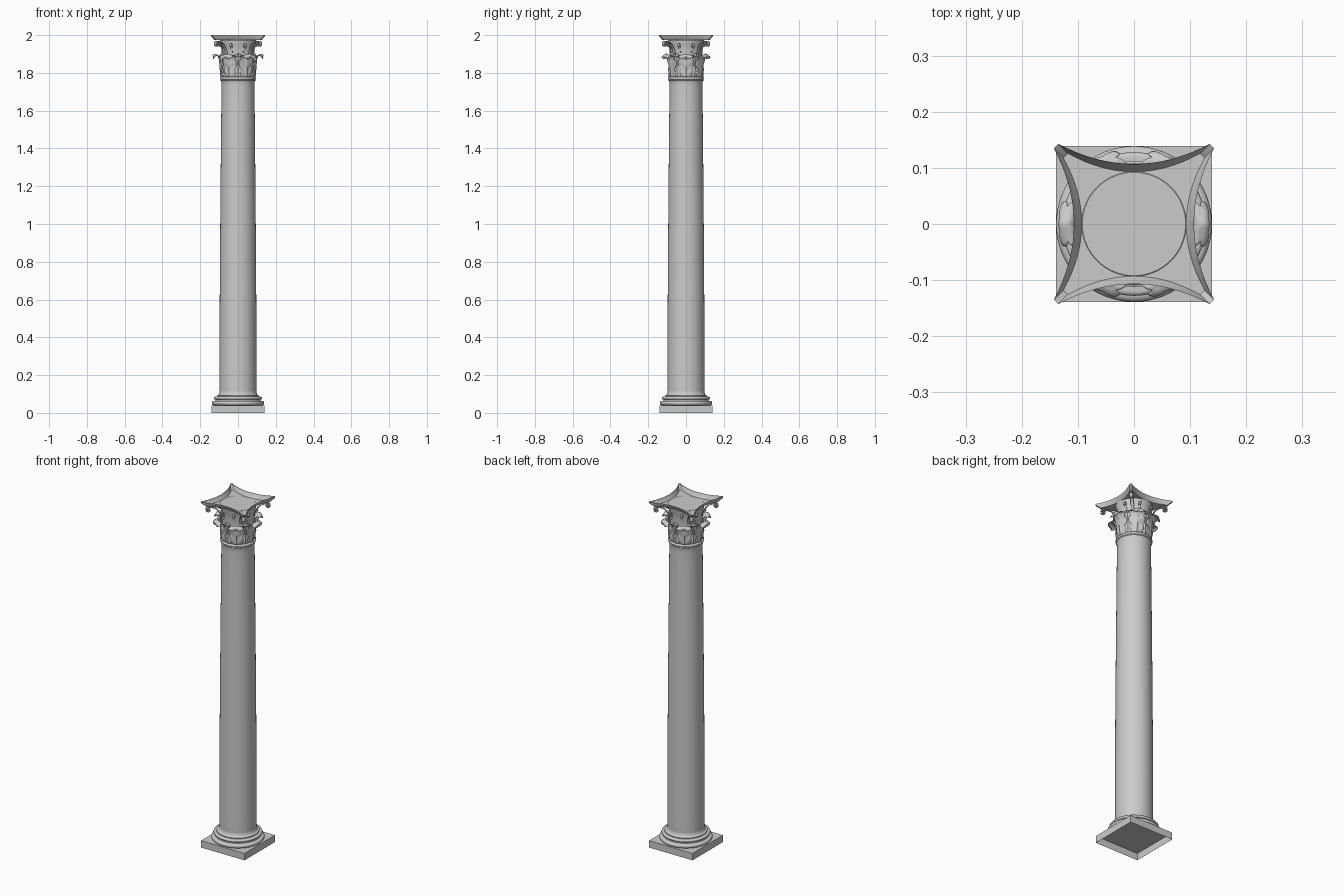
import bpy, bmesh, math
from mathutils import Matrix, Vector

if "Cube" in bpy.data.objects:
    bpy.data.objects.remove(bpy.data.objects["Cube"])


def make(name, verts, faces, smooth=True, thick=0, sub=0):
    me = bpy.data.meshes.new(name)
    me.from_pydata(verts, [], faces)
    bm = bmesh.new()
    bm.from_mesh(me)
    bmesh.ops.remove_doubles(bm, verts=bm.verts, dist=1e-6)
    bmesh.ops.recalc_face_normals(bm, faces=bm.faces)
    bm.to_mesh(me)
    bm.free()
    ob = bpy.data.objects.new(name, me)
    bpy.context.collection.objects.link(ob)
    if thick:
        m = ob.modifiers.new("Thickness", 'SOLIDIFY')
        m.thickness, m.offset = thick, 0
    if smooth:
        bpy.ops.object.select_all(action='DESELECT')
        ob.select_set(True)
        bpy.context.view_layer.objects.active = ob
        bpy.ops.object.shade_smooth_by_angle(angle=math.radians(40))
    return ob


def grid_faces(rows, cols, wrap=False):
    return [(i * cols + j, i * cols + (j + 1) % cols,
             (i + 1) * cols + (j + 1) % cols, (i + 1) * cols + j)
            for i in range(rows - 1) for j in range(cols if wrap else cols - 1)]


def lathe(name, profile, n=64):
    verts = [(r * math.cos(2 * math.pi * k / n), r * math.sin(2 * math.pi * k / n), z)
             for r, z in profile for k in range(n)]
    return make(name, verts, grid_faces(len(profile), n, True))


def bulge(r, z0, z1, depth, n=8):
    # half-round moulding profile
    zc, h = (z0 + z1) / 2, (z1 - z0) / 2
    return [(r - depth + depth * math.cos(a), zc + h * math.sin(a))
            for a in [-math.pi / 2 + math.pi * i / n for i in range(n + 1)]]


def sample(pts, t):
    # smooth interpolation along a short (r, z) path
    x = t * (len(pts) - 1)
    i = min(int(x), len(pts) - 2)
    p = [Vector(pts[min(max(k, 0), len(pts) - 1)]) for k in range(i - 1, i + 3)]
    f = x - i
    return 0.5 * (2 * p[1] + (p[2] - p[0]) * f + (2 * p[0] - 5 * p[1] + 4 * p[2] - p[3]) * f ** 2
                  + (3 * p[1] - p[0] - 3 * p[2] + p[3]) * f ** 3)


def repeat(ob, angles):
    # linked copies around the column axis
    for k, a in enumerate(angles):
        o = ob if k == 0 else ob.copy()
        if k:
            bpy.context.collection.objects.link(o)
        o.matrix_world = Matrix.Rotation(math.radians(a), 4, 'Z')


# plinth, hollow underneath
s, h = 0.139, 0.04
ring = [(-s, -s), (s, -s), (s, s), (-s, s)]
make("plinth", [(x, y, z) for z in (0, h) for x, y in ring],
     grid_faces(2, 4, True) + [(4, 5, 6, 7)], smooth=False)

# moulded base: two rounds with a hollow between
lathe("base_moulding", [(0.10, 0.04)] + bulge(0.139, 0.04, 0.064, 0.012)
      + [(0.122, 0.064), (0.119, 0.067), (0.119, 0.071)]
      + bulge(0.128, 0.071, 0.086, 0.008)
      + [(0.112, 0.086), (0.112, 0.091), (0.105, 0.093), (0.100, 0.10), (0.098, 0.112)])

# tapered shaft
lathe("shaft", [(0.098, 0.112), (0.098, 0.35), (0.0965, 0.65), (0.094, 1.0), (0.0915, 1.3),
                (0.0885, 1.6), (0.0875, 1.73), (0.088, 1.75), (0.090, 1.757)])
lathe("neck_ring", [(0.090, 1.757), (0.092, 1.759), (0.092, 1.764)]
      + bulge(0.095, 1.764, 1.778, 0.006) + [(0.086, 1.778)])

# capital bell
lathe("capital_bell", [(0.086, 1.778), (0.085, 1.82), (0.085, 1.88), (0.087, 1.92),
                       (0.092, 1.95), (0.097, 1.965), (0.097, 1.972), (0.092, 1.976)])


# lobed leaves, curling out at the top
def leaf(name, path, width, lobes, angles, rows=44, cols=13):
    verts = []
    for i in range(rows):
        v = i / (rows - 1)
        r, z = sample(path, v)
        env = 0.72 + 0.28 * math.sin(math.pi * min(v * 1.4, 1)) if v < 0.7 else \
            0.72 * math.sqrt(max(0.02, 1 - ((v - 0.7) / 0.3) ** 2))
        w = width * env * (0.7 + 0.3 * abs(math.sin(math.pi * lobes * v + 0.6)))
        for j in range(cols):
            u = 2 * j / (cols - 1) - 1
            rib = 0.004 * math.exp(-(u / 0.15) ** 2) + 0.0035 * abs(u) * math.cos(
                2 * math.pi * (lobes * v - abs(u) * 0.7))
            a = u * w / 0.092
            rr = r + rib * (1 - 0.6 * v)
            verts.append((rr * math.cos(a), rr * math.sin(a), z - 0.012 * abs(u) * v))
    repeat(make(name, verts, grid_faces(rows, cols), thick=0.003), angles)


leaf("large_leaf", [(0.088, 1.779), (0.091, 1.81), (0.094, 1.845), (0.098, 1.875), (0.108, 1.895),
                    (0.122, 1.899), (0.132, 1.892), (0.130, 1.885)], 0.044, 4, range(0, 360, 60))
leaf("small_leaf", [(0.087, 1.779), (0.088, 1.82), (0.090, 1.86), (0.093, 1.888),
                    (0.100, 1.902), (0.107, 1.898)], 0.026, 4, range(30, 390, 60))


# scroll ribbons: a stem that ends in a spiral
def scroll(name, stem, centre, radius, width, angles, start=90):
    path = [sample(stem, i / 12) for i in range(12)]
    for i in range(37):
        a = math.radians(start - i * 17)
        q = radius * (1 - 0.8 * i / 36)
        path.append(Vector((centre[0] + q * math.cos(a), centre[1] + q * math.sin(a))))
    verts = [(p.x, y, p.y) for p in path for y in (-width / 2, width / 2)]
    repeat(make(name, verts, grid_faces(len(path), 2), thick=0.003), angles)


scroll("corner_scroll", [(0.086, 1.90), (0.098, 1.93), (0.120, 1.957), (0.158, 1.968)],
       (0.158, 1.953), 0.015, 0.016, (45, 135, 225, 315))
scroll("inner_scroll", [(0.086, 1.905), (0.089, 1.93), (0.097, 1.952)],
       (0.099, 1.945), 0.009, 0.010, (22, 68, 112, 158, 202, 248, 292, 338))


# concave-sided abacus: flared walls around a sunken floor
def outline(x, y, mid, n=16):
    pts = []
    for k in range(4):
        for i in range(n + 1):
            t = 2 * i / n - 1
            p = Matrix.Rotation(k * math.pi / 2, 2) @ Vector((x * t, -mid - (y - mid) * t * t))
            pts.append(p)
    return pts


levels = [(0.118, 0.126, 0.093, 1.975), (0.125, 0.133, 0.098, 1.984),
          (0.135, 0.143, 0.106, 1.994), (0.135, 0.143, 0.107, 2.0)]
verts = [(p.x, p.y, z) for x, y, m, z in levels for p in outline(x, y, m)]
count = len(verts) // len(levels)
make("abacus", verts, grid_faces(len(levels), count, True) + [tuple(range(count))])
